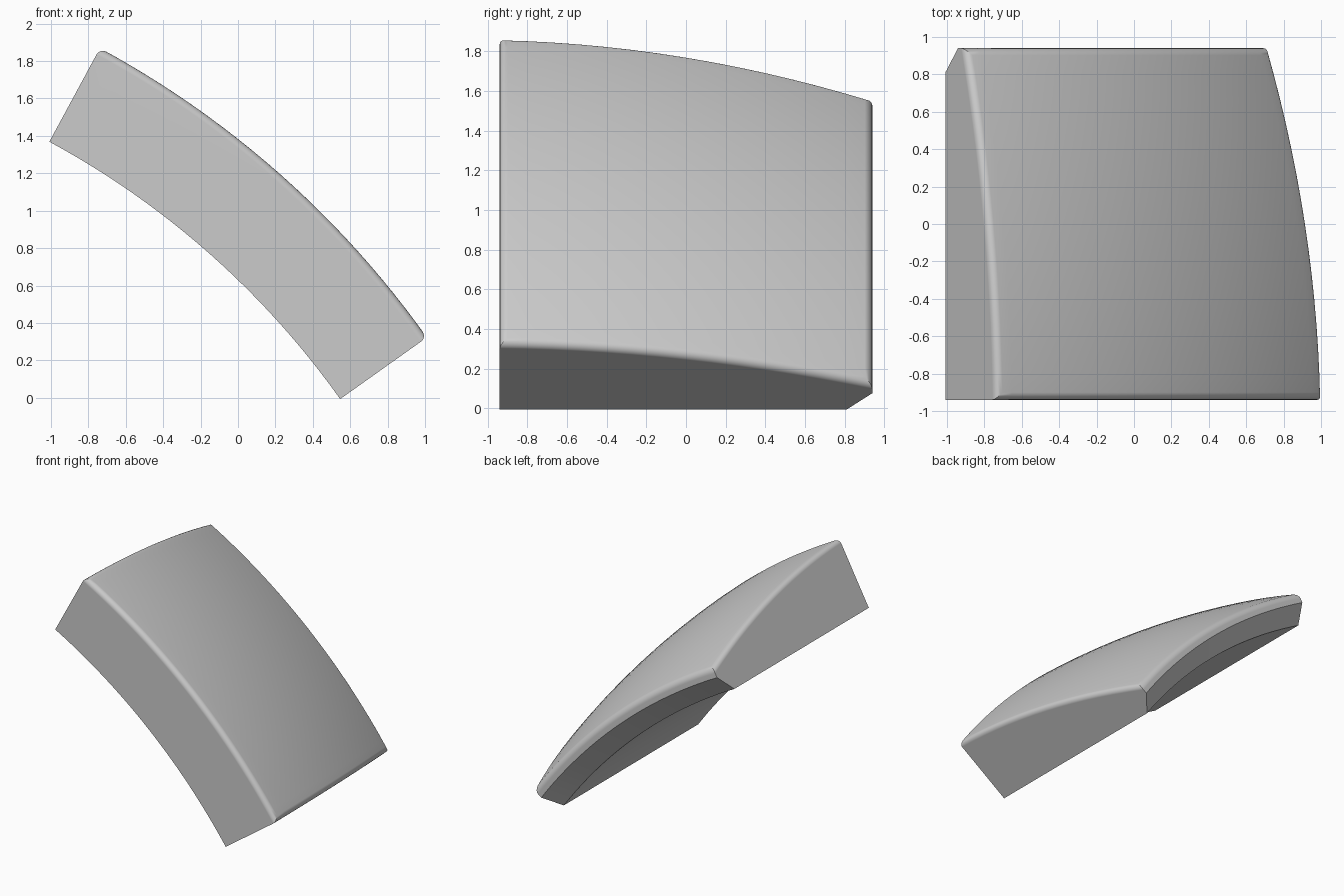
import bpy
import bmesh
from math import cos, sin, radians

cube = bpy.data.objects.get("Cube")
if cube:
    bpy.data.objects.remove(cube)

# Arc the section is swept around, in the xz plane
CX, CZ = -3.187, -2.66
START, END = radians(61.6), radians(35.4)
STEPS, ROWS = 24, 14
FRONT, BACK = -0.94, 0.94
INNER, OUTER = 4.58, 5.15


def crown(y):
    """Radius of the outer surface, falling away towards the back."""
    t = y - FRONT
    return OUTER - 0.025 * t - 0.086 * t * t


# Cross-section as (y, radius): flat underside, rear chamfer, curved crown
section = [(FRONT, INNER), (0.81, INNER), (BACK, 4.722)]
for i in range(ROWS + 1):
    y = BACK + (FRONT - BACK) * i / ROWS
    section.append((y, crown(y)))
n = len(section)
FIRST_TOP = 3

# Sweep the section around the arc and close both ends
bm = bmesh.new()
rings = []
for s in range(STEPS + 1):
    a = START + (END - START) * s / STEPS
    rings.append([bm.verts.new((CX + r * cos(a), y, CZ + r * sin(a)))
                  for y, r in section])
for r0, r1 in zip(rings, rings[1:]):
    for i in range(n):
        j = (i + 1) % n
        bm.faces.new((r0[i], r0[j], r1[j], r1[i]))
bm.faces.new(rings[0])
bm.faces.new(rings[-1])
bmesh.ops.recalc_face_normals(bm, faces=bm.faces)

# Round the four borders of the crown
border = []
for r0, r1 in zip(rings, rings[1:]):
    border += [bm.edges.get((r0[k], r1[k])) for k in (FIRST_TOP, n - 1)]
for ring in (rings[0], rings[-1]):
    border += [bm.edges.get((ring[k], ring[k + 1]))
               for k in range(FIRST_TOP, n - 1)]
bmesh.ops.bevel(bm, geom=border, offset=0.04, offset_type='OFFSET',
                segments=5, profile=0.5, affect='EDGES', clamp_overlap=False)

mesh = bpy.data.meshes.new("curved_block")
bm.to_mesh(mesh)
bm.free()
block = bpy.data.objects.new("curved_block", mesh)
bpy.context.collection.objects.link(block)

# Plain grey material
grey = bpy.data.materials.new("plain grey")
grey.use_nodes = True
color = (0.6, 0.6, 0.6, 1.0)
grey.diffuse_color = color
grey.node_tree.nodes["Principled BSDF"].inputs["Base Color"].default_value = color
mesh.materials.append(grey)

# Smooth crown and rounded borders, crisp flat sides
bpy.ops.object.select_all(action='DESELECT')
block.select_set(True)
bpy.context.view_layer.objects.active = block
bpy.ops.object.shade_smooth_by_angle(angle=radians(30))
weighted = block.modifiers.new("flat_sides", 'WEIGHTED_NORMAL')
weighted.keep_sharp = True
